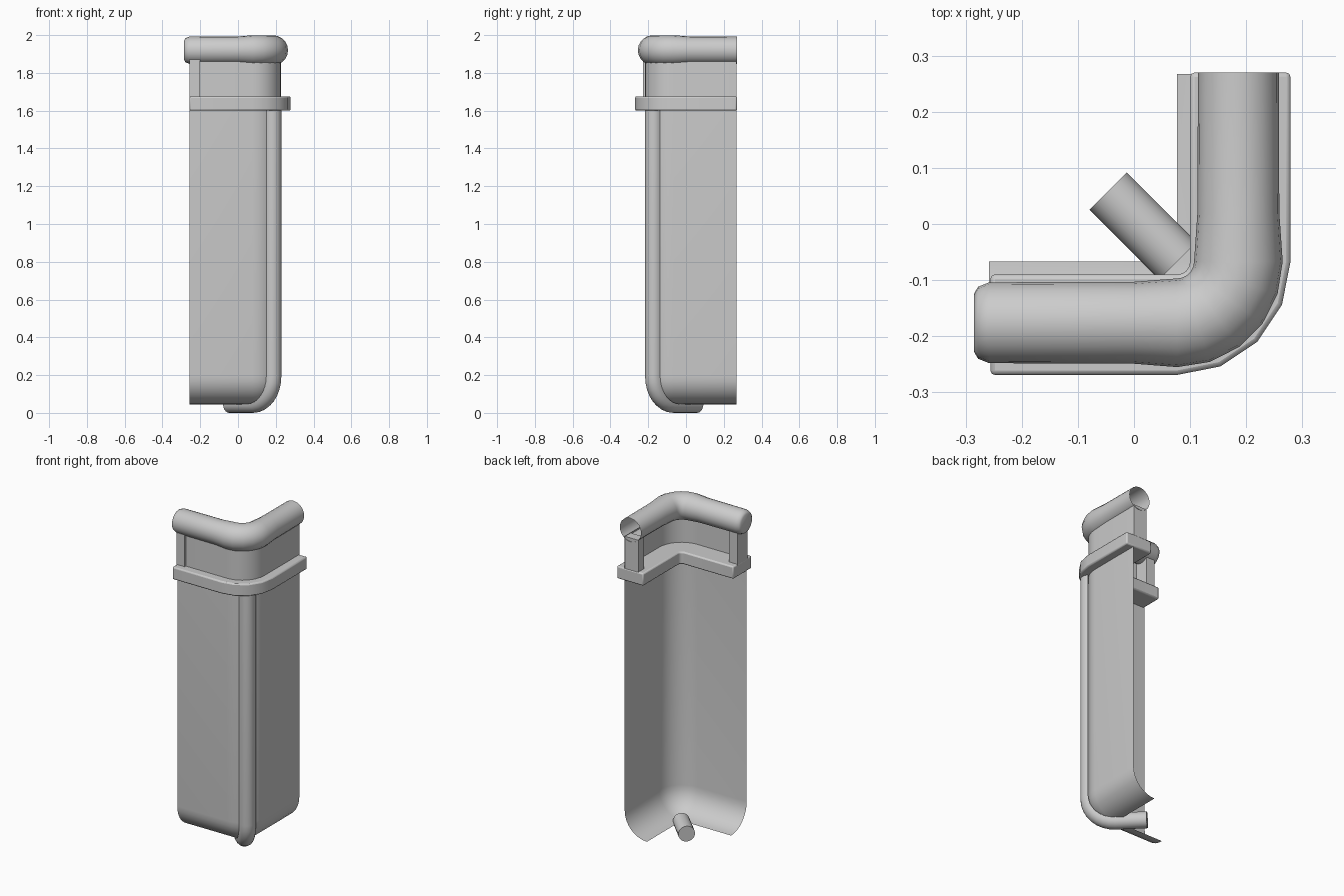
import bpy, bmesh, math
from mathutils import Vector

if "Cube" in bpy.data.objects:
    bpy.data.objects.remove(bpy.data.objects["Cube"])

CX, CY = 0.077, -0.067      # centre of the rounded corner in plan


def finish(name, bm, angle=40):
    bmesh.ops.remove_doubles(bm, verts=bm.verts, dist=1e-5)
    bmesh.ops.recalc_face_normals(bm, faces=bm.faces)
    me = bpy.data.meshes.new(name)
    bm.to_mesh(me)
    bm.free()
    for p in me.polygons:
        p.use_smooth = True
    me.set_sharp_from_angle(angle=math.radians(angle))
    ob = bpy.data.objects.new(name, me)
    bpy.context.collection.objects.link(ob)
    return ob


def loft(bm, rings, closed):
    rows = [[bm.verts.new(p) for p in r] for r in rings]
    n = len(rows[0])
    for a, b in zip(rows, rows[1:]):
        for i in range(n if closed else n - 1):
            j = (i + 1) % n
            bm.faces.new((a[i], a[j], b[j], b[i]))
    return rows


def plan(kind, t, d):
    """Point at distance d outside the corner centre lines."""
    if kind == 'front':
        return t, CY - d
    if kind == 'side':
        return CX + d, t
    return CX + d * math.cos(t), CY + d * math.sin(t)


def stations(x0, y1, seg):
    arc = [('arc', -math.pi / 2 * (1 - i / seg)) for i in range(seg + 1)]
    return [('front', x0)] + arc + [('side', y1)]


def ring(st, section):
    return [(*plan(*st, d), z) for d, z in section]


def circle(d, z, r, n=20):
    return [(d + r * math.cos(2 * math.pi * i / n),
             z + r * math.sin(2 * math.pi * i / n)) for i in range(n)]


# Outer shell: straight wall that curls inward along the bottom
profile = [(0.15, 1.87), (0.15, 1.62)]
profile += [(0.15 * math.cos(a), 0.195 - 0.15 * math.sin(a))
            for a in (math.pi / 2 * i / 8 for i in range(9))]
bm = bmesh.new()
loft(bm, [ring(s, profile) for s in stations(-0.258, 0.267, 8)], False)
finish("shell_wall", bm)

# Rectangular band around the top
bm = bmesh.new()
box = [(0.023, 1.6), (0.202, 1.6), (0.202, 1.676), (0.023, 1.676)]
rows = loft(bm, [ring(s, box) for s in stations(-0.256, 0.27, 4)], True)
bm.faces.new(rows[0])
bm.faces.new(rows[-1])
band = finish("band", bm)
bev = band.modifiers.new("edge", 'BEVEL')
bev.width = 0.008
bev.segments = 2
bev.limit_method = 'ANGLE'
bev.angle_limit = math.radians(50)

# Tubular top rail, closed at the left end, open at the back, fuller at the corner
bm = bmesh.new()
st = [(('front', -0.285), 0.052), (('front', -0.278), 0.064),
      (('front', -0.258), 0.072), (('front', 0.0), 0.073)]
st += [(('arc', -math.pi / 2 * (1 - i / 5)), 0.079) for i in range(6)]
st += [(('side', 0.02), 0.073), (('side', 0.27), 0.072)]
rows = loft(bm, [ring(s, circle(0.109, 1.92, r)) for s, r in st], True)
bm.faces.new(rows[0])
finish("top_rail", bm)

# End posts between band and rail
for name, lo, hi in (("left_post", (-0.256, -0.228, 1.67), (-0.2, -0.13, 1.87)),
                     ("back_post", (0.135, 0.212, 1.67), (0.225, 0.267, 1.87))):
    bm = bmesh.new()
    bmesh.ops.create_cube(bm, size=1)
    for v in bm.verts:
        v.co = [(a + b) / 2 + c * (b - a) for a, b, c in zip(lo, hi, v.co)]
    finish(name, bm)

# Corner pipe: half round on the wall, full round where it leaves underneath
D = Vector((1, -1, 0)).normalized()      # outward diagonal
S = Vector((1, 1, 0)).normalized()
C = Vector((CX, CY, 0)) + S * 0.002
R, N, PIPE = 0.148, 20, 0.047


def pipe_ring(s, z, ang, part):
    """ang 0 = running down, pi/2 = running inward."""
    out = D * math.cos(ang) - Vector((0, 0, math.sin(ang)))
    cen = C + D * s + Vector((0, 0, z))
    k = N // 2 + 1 if part == 'half' else N
    return [cen + PIPE * (S * math.cos(2 * math.pi * i / N)
                          + out * math.sin(2 * math.pi * i / N)) for i in range(k)]


bm = bmesh.new()
half = [pipe_ring(R, 1.62, 0, 'half')]
for i in range(9):
    a = math.pi / 2 * i / 8
    half.append(pipe_ring(R * math.cos(a), 0.047 + R - R * math.sin(a), a, 'half'))
loft(bm, half, False)
rows = loft(bm, [pipe_ring(s, 0.047, math.pi / 2, 'full') for s in (0, -0.176)], True)
bm.faces.new(rows[-1])
finish("corner_pipe", bm)
